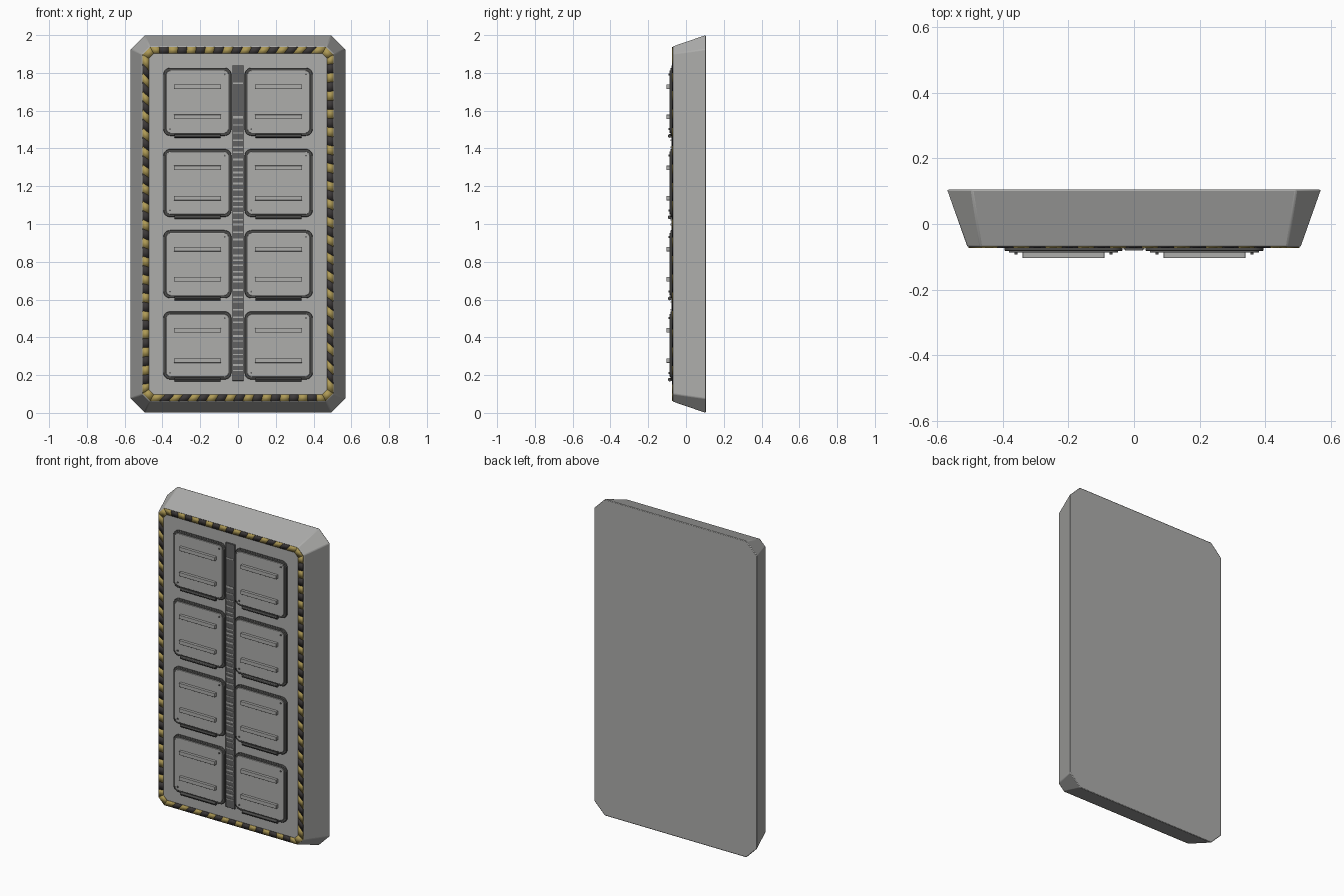
import bpy, bmesh, math, random

if "Cube" in bpy.data.objects:
    bpy.data.objects.remove(bpy.data.objects["Cube"])

random.seed(4)


def mat(name, r, g, b):
    m = bpy.data.materials.new(name)
    m.diffuse_color = (r, g, b, 1)
    m.use_nodes = True
    m.node_tree.nodes["Principled BSDF"].inputs["Base Color"].default_value = m.diffuse_color
    return m


GREY = mat("light_grey", 0.42, 0.42, 0.41)
DARK = mat("dark_trim", 0.07, 0.07, 0.068)
STRIP = mat("strip_grey", 0.12, 0.12, 0.12)
YELLOW = mat("warning_yellow", 0.42, 0.32, 0.09)
BLACK = mat("warning_black", 0.045, 0.04, 0.04)
FRONT = -0.07


def finish(name, bm, mats, bevel=0, recalc=True):
    if recalc:
        bmesh.ops.recalc_face_normals(bm, faces=bm.faces)
    me = bpy.data.meshes.new(name)
    bm.to_mesh(me)
    bm.free()
    for m in mats:
        me.materials.append(m)
    ob = bpy.data.objects.new(name, me)
    bpy.context.collection.objects.link(ob)
    if bevel:
        b = ob.modifiers.new("bevel", 'BEVEL')
        b.width, b.segments, b.limit_method = bevel, 2, 'ANGLE'
        b.angle_limit = math.radians(35)
    bpy.ops.object.select_all(action='DESELECT')
    bpy.context.view_layer.objects.active = ob
    ob.select_set(True)
    bpy.ops.object.shade_smooth_by_angle(angle=math.radians(30))
    return ob


def octagon(hx, z0, z1, c):
    """Chamfered rectangle, counter-clockwise seen from the front."""
    return [(-hx + c, z0), (hx - c, z0), (hx, z0 + c), (hx, z1 - c),
            (hx - c, z1), (-hx + c, z1), (-hx, z1 - c), (-hx, z0 + c)]


def rounded(cx, cz, w, h, r, seg=5):
    pts = []
    for k, (sx, sz) in enumerate([(1, 1), (-1, 1), (-1, -1), (1, -1)]):
        for i in range(seg + 1):
            a = math.pi / 2 * (k + i / seg)
            pts.append((cx + sx * (w / 2 - r) + r * math.cos(a),
                        cz + sz * (h / 2 - r) + r * math.sin(a)))
    return pts


def loft(bm, p0, y0, p1, y1):
    """Closed solid between two outlines at two depths."""
    a = [bm.verts.new((x, y0, z)) for x, z in p0]
    b = [bm.verts.new((x, y1, z)) for x, z in p1]
    n = len(a)
    bm.faces.new(a)
    bm.faces.new(b)
    for i in range(n):
        bm.faces.new((a[i], a[(i + 1) % n], b[(i + 1) % n], b[i]))


def box(bm, cx, cz, w, h, y0, y1):
    p = [(cx - w / 2, cz - h / 2), (cx + w / 2, cz - h / 2),
         (cx + w / 2, cz + h / 2), (cx - w / 2, cz + h / 2)]
    loft(bm, p, y0, p, y1)


# Tapered body with chamfered corners
bm = bmesh.new()
loft(bm, octagon(0.57, 0, 2, 0.075), 0.105, octagon(0.508, 0.06, 1.94, 0.04), FRONT)
finish("body", bm, [GREY], 0.005)

# Warning stripe border: slanted alternating plates
bm = bmesh.new()
outer = octagon(0.505, 0.063, 1.937, 0.04)
inner = octagon(0.472, 0.098, 1.902, 0.026)
for s in range(8):
    a, b = outer[s], outer[(s + 1) % 8]
    c, d = inner[s], inner[(s + 1) % 8]
    length = math.dist(a, b)
    n = max(1, round(length / 0.05) // 2 * 2 + 1) if length > 0.1 else 1
    shift = 0.016 / length

    def at(p, q, t):
        return (p[0] + (q[0] - p[0]) * t, FRONT - 0.001, p[1] + (q[1] - p[1]) * t)

    for i in range(n):
        t0, t1 = i / n, (i + 1) / n
        s0 = t0 + (shift if i > 0 else 0)
        s1 = t1 + (shift if i < n - 1 else 0)
        f = bm.faces.new([bm.verts.new(v) for v in
                          (at(a, b, t0), at(a, b, t1), at(c, d, s1), at(c, d, s0))])
        f.material_index = i % 2
ob = finish("warning_border", bm, [YELLOW, BLACK], recalc=False)
sol = ob.modifiers.new("thickness", 'SOLIDIFY')
sol.thickness, sol.offset = 0.004, 0

# Central strip with irregular rungs
bm = bmesh.new()
box(bm, 0, 1.005, 0.064, 1.67, FRONT + 0.005, -0.078)
finish("centre_strip", bm, [STRIP], 0.002)
bm = bmesh.new()
box(bm, 0, 1.745, 0.054, 0.007, -0.076, -0.081)
z = 0.225
while z < 1.59:
    box(bm, 0, z, 0.054, random.choice([0.006, 0.008, 0.011]), -0.076, -0.081)
    z += random.uniform(0.022, 0.045)
finish("strip_rungs", bm, [GREY])

# Eight drawers: dark tray, light panel, two handles, hinge and bolts
for row in range(4):
    zc = 0.357 + row * 0.43
    for side in (-1, 1):
        xc = side * 0.215
        tag = "_%d_%s" % (row + 1, "left" if side < 0 else "right")

        bm = bmesh.new()
        p = rounded(xc, zc, 0.36, 0.36, 0.036)
        loft(bm, p, FRONT + 0.005, p, -0.082)
        finish("drawer_tray" + tag, bm, [DARK], 0.003)

        bm = bmesh.new()
        p = rounded(xc, zc, 0.332, 0.332, 0.026)
        loft(bm, p, -0.075, p, -0.087)
        finish("drawer_panel" + tag, bm, [GREY], 0.002)

        bm = bmesh.new()
        for dz in (-0.08, 0.08):
            box(bm, xc, zc + dz, 0.25, 0.024, -0.083, -0.104)
        finish("drawer_handles" + tag, bm, [GREY], 0.0015)

        # hinge bar below the drawer
        bm = bmesh.new()
        ring = [(zc - 0.181 + 0.01 * math.sin(k * math.pi / 6),
                 -0.086 + 0.01 * math.cos(k * math.pi / 6)) for k in range(12)]
        ends = [[bm.verts.new((xc + sx * 0.122, y, zz)) for zz, y in ring] for sx in (-1, 1)]
        for e in ends:
            bm.faces.new(e)
        for k in range(12):
            j = (k + 1) % 12
            bm.faces.new((ends[0][k], ends[0][j], ends[1][j], ends[1][k]))
        box(bm, xc, zc - 0.18, 0.23, 0.016, FRONT + 0.004, -0.084)
        finish("drawer_hinge" + tag, bm, [DARK])

        # corner bolts
        bm = bmesh.new()
        for sx, sz in ((1, 1), (-1, -1)):
            p = rounded(xc + sx * 0.145, zc + sz * 0.145, 0.01, 0.01, 0.005, 2)
            loft(bm, p, -0.083, p, -0.093)
        finish("drawer_bolts" + tag, bm, [STRIP])
